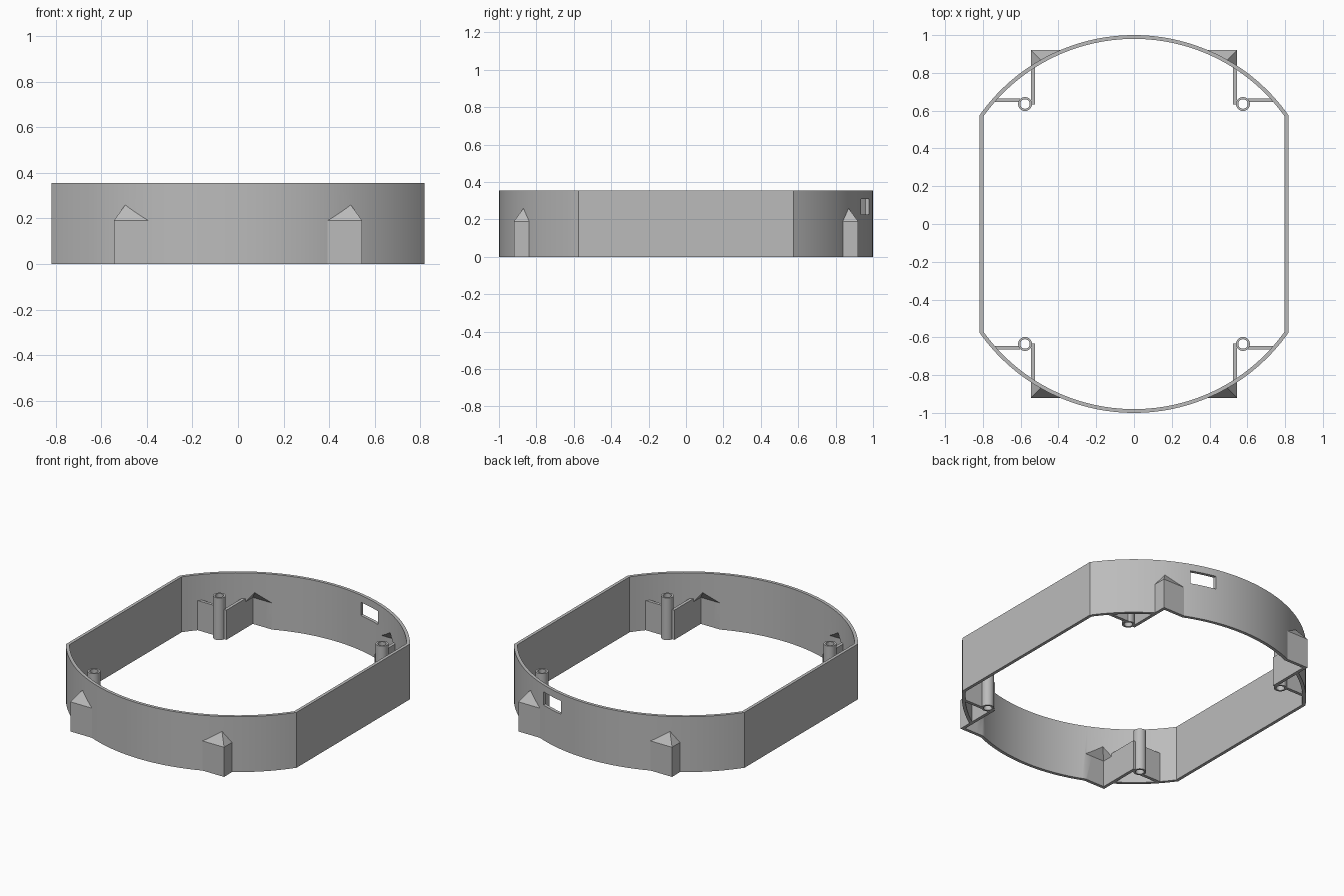
import bpy, bmesh, math

if "Cube" in bpy.data.objects:
    bpy.data.objects.remove(bpy.data.objects["Cube"])

HEIGHT, WALL, SIDE = 0.355, 0.02, 0.818
EAVE = 0.19

grey = bpy.data.materials.new("light grey")
grey.diffuse_color = (0.5, 0.5, 0.5, 1)
grey.use_nodes = True
grey.node_tree.nodes["Principled BSDF"].inputs["Base Color"].default_value = grey.diffuse_color


def finish(bm, name):
    bmesh.ops.recalc_face_normals(bm, faces=bm.faces[:])
    me = bpy.data.meshes.new(name)
    bm.to_mesh(me)
    bm.free()
    ob = bpy.data.objects.new(name, me)
    bpy.context.collection.objects.link(ob)
    me.materials.append(grey)
    return ob


def tube(name, outer, inner, z0, z1):
    """Closed wall between two outlines with equal point counts."""
    bm = bmesh.new()
    loops = [[bm.verts.new((x, y, z)) for x, y in pts]
             for pts, z in ((outer, z0), (outer, z1), (inner, z1), (inner, z0))]
    n = len(outer)
    for k in range(4):
        a, b = loops[k], loops[(k + 1) % 4]
        for i in range(n):
            j = (i + 1) % n
            bm.faces.new((a[i], a[j], b[j], b[i]))
    return finish(bm, name)


def hull(name, points):
    bm = bmesh.new()
    for p in points:
        bm.verts.new(p)
    bmesh.ops.convex_hull(bm, input=bm.verts[:])
    bmesh.ops.dissolve_limit(bm, angle_limit=0.001, verts=bm.verts[:], edges=bm.edges[:])
    return finish(bm, name)


def box(name, x0, x1, y0, y1, z0, z1):
    return hull(name, [(x, y, z) for x in (x0, x1) for y in (y0, y1) for z in (z0, z1)])


def circle(cx, cy, r, n=32):
    return [(cx + r * math.cos(2 * math.pi * i / n), cy + r * math.sin(2 * math.pi * i / n))
            for i in range(n)]


def outline(r, side, n=64):
    """Circle clipped by two straight sides."""
    a = math.acos(side / r)
    half = [a + (math.pi - 2 * a) * i / n for i in range(n + 1)]
    return [(r * math.cos(t + o), r * math.sin(t + o)) for o in (0, math.pi) for t in half]


def cut(ob, cutters):
    for c in cutters:
        m = ob.modifiers.new("cut", 'BOOLEAN')
        m.operation, m.solver, m.object = 'DIFFERENCE', 'EXACT', c
    dg = bpy.context.evaluated_depsgraph_get()
    me = bpy.data.meshes.new_from_object(ob.evaluated_get(dg))
    ob.modifiers.clear()
    ob.data = me


def smooth(ob):
    bpy.ops.object.select_all(action='DESELECT')
    ob.select_set(True)
    bpy.context.view_layer.objects.active = ob
    bpy.ops.object.shade_smooth_by_angle(angle=math.radians(25))


# Outer wall
wall = tube("outer_wall", outline(1, SIDE), outline(1 - WALL, SIDE - WALL), 0, HEIGHT)

cutters = [box("window_cutter", 0.2, 0.355, 0.88, 1.05, 0.225, 0.31)]
for sx in (-1, 1):
    for sy in (-1, 1):
        tag = ("left" if sx < 0 else "right") + ("_front" if sy < 0 else "_back")

        # Hollow corner pocket with a pointed roof
        def pocket(name, a, b, c, apex, floor, eave):
            pts = [(x, y, z) for x, y in (a, b, c) for z in (floor, eave)] + [apex]
            return hull(name, [(sx * x, sy * y, z) for x, y, z in pts])

        shell = pocket("corner_pocket_" + tag, (0.545, 0.92), (0.39, 0.92), (0.545, 0.838),
                       (0.493, 0.867, 0.262), 0, EAVE)
        hollow = pocket("pocket_cutter_" + tag, (0.525, 0.90), (0.375, 0.90), (0.525, 0.81),
                        (0.473, 0.847, 0.24), -0.05, EAVE - 0.02)
        cut(shell, [hollow])
        cutters.append(hollow)

        # Bracket walls that hold the screw post
        box("long_bracket_" + tag, sx * 0.525, sx * 0.545, sy * 0.632, sy * 0.91, 0, EAVE)
        box("short_bracket_" + tag, sx * 0.603, sx * 0.741, sy * 0.645, sy * 0.665, 0, EAVE)

        # Screw post
        cx, cy = sx * 0.577, sy * 0.635
        smooth(tube("screw_post_" + tag, circle(cx, cy, 0.037), circle(cx, cy, 0.025), 0, 0.27))

cut(wall, cutters)
smooth(wall)
for c in cutters:
    bpy.data.objects.remove(c)
